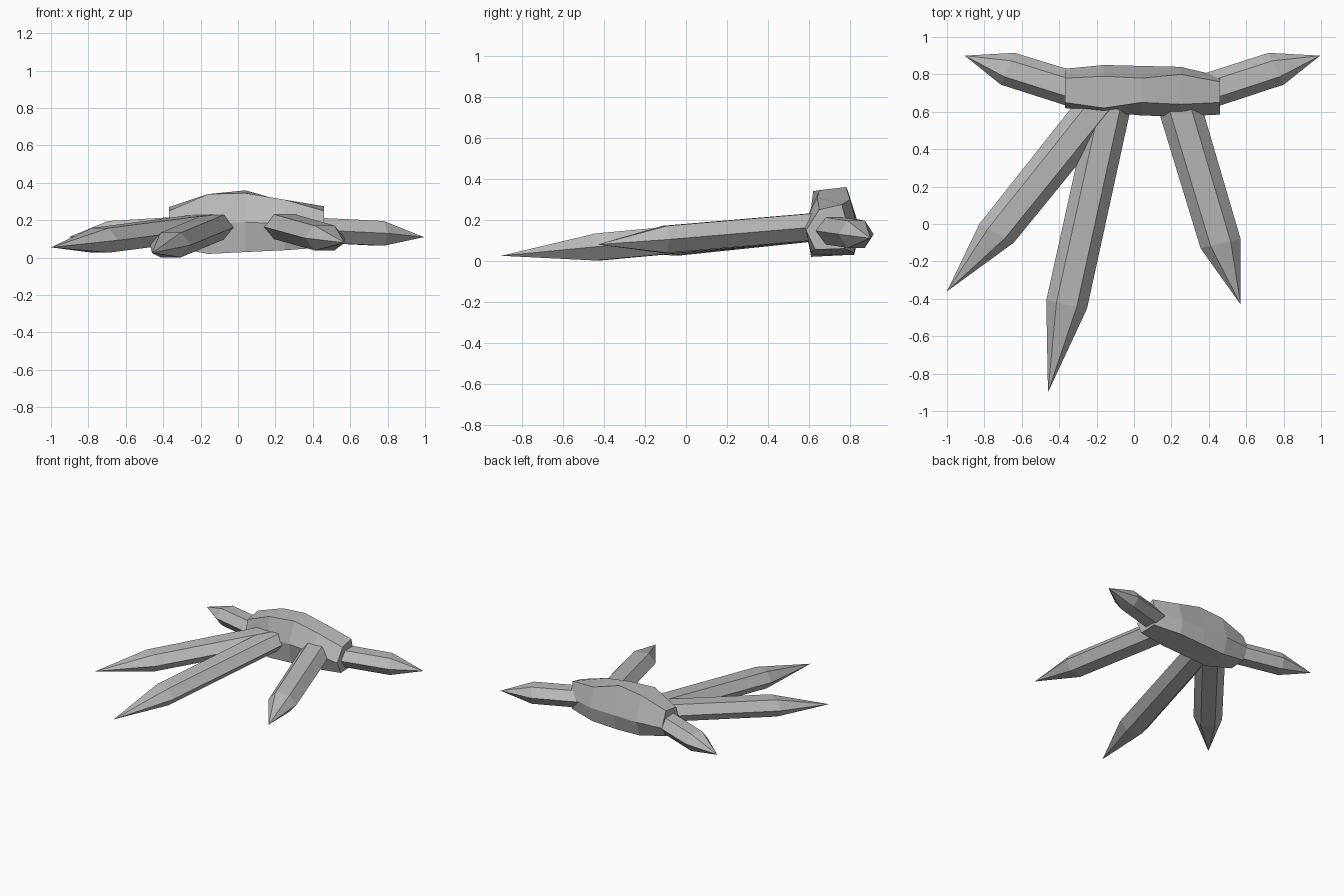
import bpy, bmesh
from mathutils import Vector

if "Cube" in bpy.data.objects:
    bpy.data.objects.remove(bpy.data.objects["Cube"])

grey = bpy.data.materials.new("stone grey")
grey.diffuse_color = (0.5, 0.5, 0.5, 1)
grey.use_nodes = True
grey.node_tree.nodes["Principled BSDF"].inputs["Base Color"].default_value = grey.diffuse_color


def loft(name, rings, tip=None):
    """Skin six-sided rings, cap the start, and end in a point or a cap."""
    bm = bmesh.new()
    vr = [[bm.verts.new(p) for p in r] for r in rings]
    bm.faces.new(vr[0])
    for a, b in zip(vr, vr[1:]):
        for i in range(6):
            j = (i + 1) % 6
            bm.faces.new((a[i], a[j], b[j], b[i]))
    if tip:
        t = bm.verts.new(tip)
        for i in range(6):
            bm.faces.new((vr[-1][i], vr[-1][(i + 1) % 6], t))
    else:
        bm.faces.new(vr[-1])
    bmesh.ops.recalc_face_normals(bm, faces=bm.faces)
    me = bpy.data.meshes.new(name)
    bm.to_mesh(me)
    bm.free()
    me.materials.append(grey)
    ob = bpy.data.objects.new(name, me)
    bpy.context.collection.objects.link(ob)


def hexagon(centre, side, h=0.066):
    """Flat-topped hexagon whose half width is the vector side."""
    c, s, up = Vector(centre), Vector((*side, 0)), Vector((0, 0, h))
    return [c + s, c + s * 0.5 + up, c - s * 0.5 + up,
            c - s, c - s * 0.5 - up, c + s * 0.5 - up]


# Palm: (y, z) sections along x, in order
# front top, back top, back middle, back bottom, front bottom, front middle
sections = {
    -0.37: [(.65, .25), (.78, .27), (.83, .15), (.78, .07), (.65, .06), (.62, .16)],
    -0.16: [(.62, .34), (.79, .34), (.85, .15), (.81, .03), (.61, .02), (.60, .18)],
    0.04: [(.65, .345), (.78, .36), (.845, .15), (.82, .03), (.61, .03), (.58, .19)],
    0.25: [(.64, .31), (.80, .30), (.84, .15), (.82, .04), (.61, .04), (.575, .18)],
    0.46: [(.65, .25), (.76, .275), (.79, .16), (.77, .06), (.63, .055), (.585, .15)],
}
loft("palm", [[(x, y, z) for y, z in s] for x, s in sections.items()])

# Pointed fingers: base centre, base half width, shoulder centre, shoulder half width, tip
fingers = {
    "left_outer_finger": ((-.18, .64, .165), (.10, -.05), (-.735, -.05, .093), (.092, -.05), (-1, -.36, .055)),
    "left_long_finger": ((-.125, .64, .165), (.108, -.02), (-.36, -.43, .068), (.109, -.022), (-.46, -.90, .025)),
    "right_finger": ((.24, .64, .168), (.113, .02), (.463, -.105, .105), (.107, .025), (.57, -.43, .08)),
    "left_side_spike": ((-.26, .70, .155), (.03, .09), (-.675, .83, .13), (.037, .085), (-.905, .90, .11)),
    "right_side_spike": ((.36, .70, .15), (-.03, .09), (.76, .83, .13), (-.04, .085), (.995, .90, .11)),
}
for name, (base, bs, shoulder, ss, tip) in fingers.items():
    loft(name, [hexagon(base, bs), hexagon(shoulder, ss)], tip)
